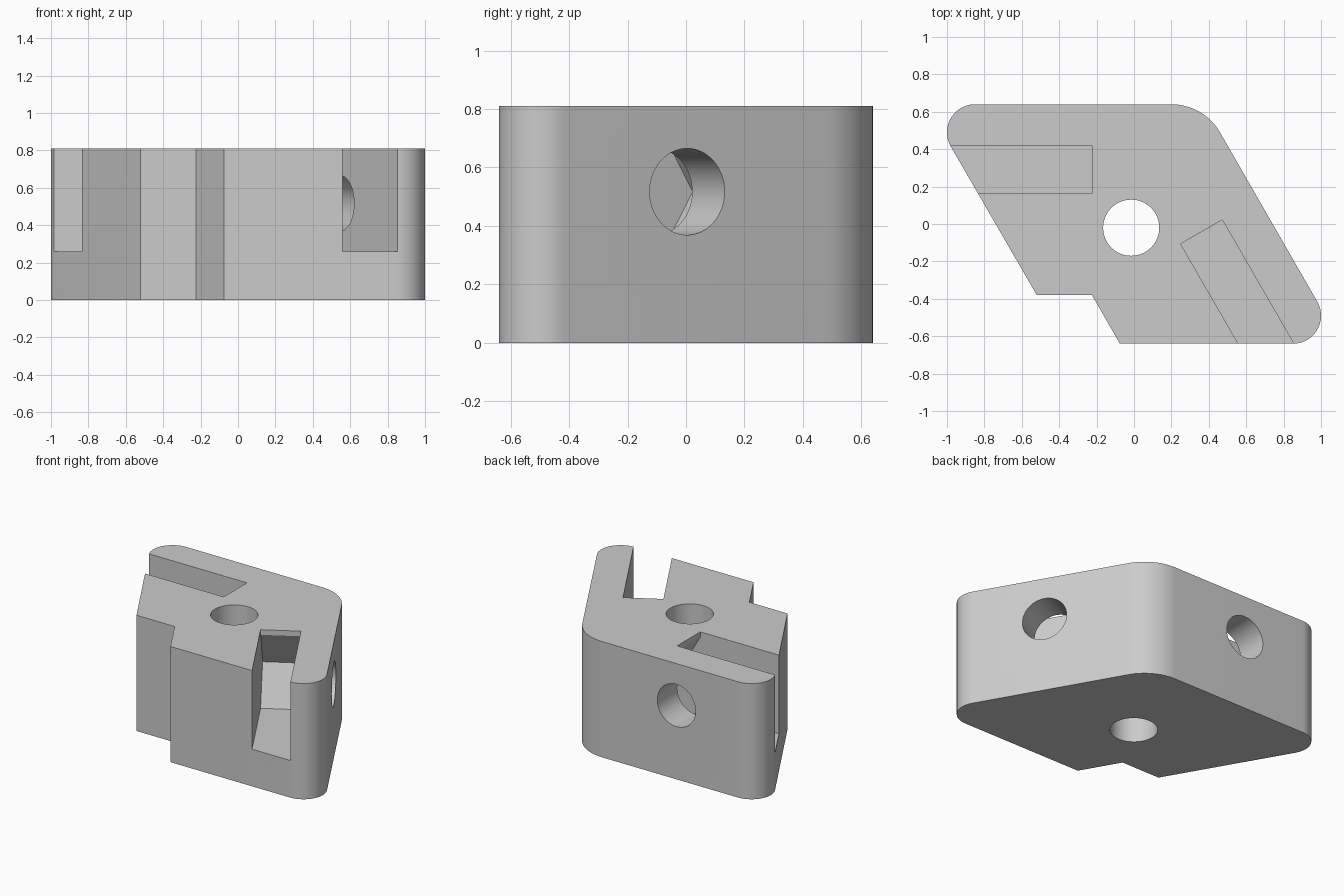
import bpy, bmesh, math
from mathutils import Vector

if "Cube" in bpy.data.objects:
    bpy.data.objects.remove(bpy.data.objects["Cube"])

HEIGHT = 0.81
HOLE_Z = 0.517
HOLE_R = 0.148
UP = Vector((0, 0, 1))


def prism(name, points, sweep):
    """Solid made by sweeping a closed planar outline along a vector."""
    bm = bmesh.new()
    face = bm.faces.new([bm.verts.new(p) for p in points])
    new = bmesh.ops.extrude_face_region(bm, geom=[face])["geom"]
    bmesh.ops.translate(bm, vec=sweep, verts=[v for v in new if isinstance(v, bmesh.types.BMVert)])
    bmesh.ops.recalc_face_normals(bm, faces=bm.faces)
    mesh = bpy.data.meshes.new(name)
    bm.to_mesh(mesh)
    bm.free()
    ob = bpy.data.objects.new(name, mesh)
    bpy.context.collection.objects.link(ob)
    return ob


def arc(cx, cy, r, a0, a1, n):
    """Points of a horizontal arc, angles in degrees."""
    angles = [math.radians(a0 + (a1 - a0) * i / n) for i in range(n + 1)]
    return [Vector((cx + r * math.cos(a), cy + r * math.sin(a), 0)) for a in angles]


def bore(name, centre, u, v, r, sweep):
    """Round cutter whose cross-section lies in the u, v plane."""
    angles = [math.tau * i / 64 for i in range(64)]
    return prism(name, [centre + u * r * math.cos(a) + v * r * math.sin(a) for a in angles], sweep)


def nut_slot(name, corner, along, across):
    """Slot open at the top with a half-hexagon end, plus its screw hole."""
    profile = [(0, 1), (0, 0.774), (-0.149, HOLE_Z), (0, 0.26), (1.2, 0.26), (1.2, 1)]
    slot = prism(name + "_slot", [corner + along * s + UP * z for s, z in profile], across * 0.257)
    centre = corner + along * 0.149 + UP * HOLE_Z + across * 0.1
    hole = bore(name + "_screw_hole", centre, along, UP, HOLE_R, across * -0.6)
    return [slot, hole]


# Body: slanted block with three rounded corners and a stepped front
outline = (arc(0.2, 0.34, 0.3, 90, 30, 16)
           + arc(0.85, -0.49, 0.15, 30, -90, 20)
           + [Vector((-0.075, -0.64, 0)), Vector((-0.225, -0.38, 0)), Vector((-0.52, -0.38, 0))]
           + arc(-0.85, 0.49, 0.15, 210, 90, 20))
body = prism("bracket_body", outline, UP * HEIGHT)

# Cutters: vertical bore and the two nut slots
c, s = math.cos(math.radians(30)), 0.5
cutters = [bore("vertical_bore", Vector((-0.015, -0.02, -0.1)),
                Vector((1, 0, 0)), Vector((0, 1, 0)), 0.15, UP * 1.2)]
cutters += nut_slot("left", Vector((-0.225, 0.42, 0)), Vector((-1, 0, 0)), Vector((0, -1, 0)))
cutters += nut_slot("right", Vector((0.472, 0.022, 0)), Vector((s, -c, 0)), Vector((-c, -s, 0)))

bpy.context.view_layer.objects.active = body
body.select_set(True)
for cutter in cutters:
    cutter.hide_render = True
    mod = body.modifiers.new(cutter.name, "BOOLEAN")
    mod.operation = "DIFFERENCE"
    mod.solver = "EXACT"
    mod.object = cutter
    bpy.ops.object.modifier_apply(modifier=mod.name)
for cutter in cutters:
    bpy.data.objects.remove(cutter)

# Finish: one grey, smooth curves with sharp edges
grey = bpy.data.materials.new("light_grey")
grey.diffuse_color = (0.6, 0.6, 0.6, 1)
grey.use_nodes = True
grey.node_tree.nodes["Principled BSDF"].inputs["Base Color"].default_value = grey.diffuse_color
body.data.materials.clear()
body.data.materials.append(grey)
for poly in body.data.polygons:
    poly.material_index = 0
bpy.ops.object.shade_smooth_by_angle(angle=math.radians(30))
